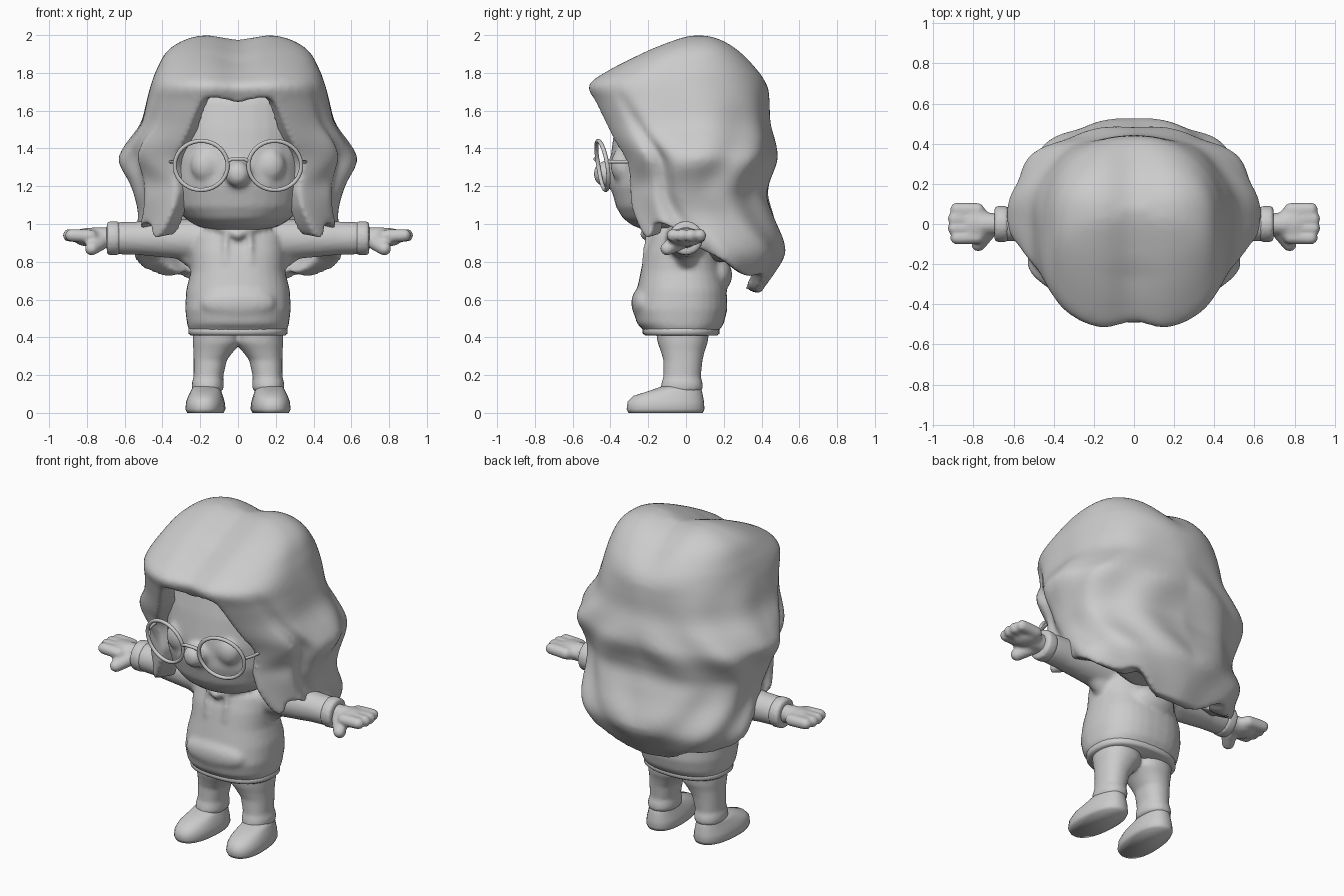
import bpy, bmesh
from math import sin, cos, pi, exp, radians
from mathutils import Vector, Matrix

if "Cube" in bpy.data.objects:
    bpy.data.objects.remove(bpy.data.objects["Cube"])

clay = bpy.data.materials.new("pale grey clay")
clay.use_nodes = True
clay.diffuse_color = (0.6, 0.6, 0.6, 1)
clay.node_tree.nodes["Principled BSDF"].inputs["Base Color"].default_value = (0.6, 0.6, 0.6, 1)


def finish(name, bm, voxel=0, smooth=0):
    bmesh.ops.recalc_face_normals(bm, faces=bm.faces)
    me = bpy.data.meshes.new(name)
    bm.to_mesh(me)
    bm.free()
    ob = bpy.data.objects.new(name, me)
    bpy.context.collection.objects.link(ob)
    me.materials.append(clay)
    me.shade_smooth()
    if voxel:
        m = ob.modifiers.new("blend", 'REMESH')
        m.mode, m.voxel_size, m.use_smooth_shade = 'VOXEL', voxel, True
    if smooth:
        m = ob.modifiers.new("soften", 'SMOOTH')
        m.factor, m.iterations = 0.5, smooth


def curve_through(table, k):
    """Smoothly interpolate rows of a table whose first column increases."""
    last = len(table) - 1
    i = max([n for n in range(last) if table[n][0] <= k], default=0)
    a, b = table[i], table[i + 1]
    p, q = table[max(i - 1, 0)], table[min(i + 2, last)]
    h = b[0] - a[0]
    t = min(1, max(0, (k - a[0]) / h))
    out = []
    for c in range(1, len(a)):
        m0 = (b[c] - p[c]) / (b[0] - p[0]) * h
        m1 = (q[c] - a[c]) / (q[0] - a[0]) * h
        d = b[c] - a[c]
        out.append(a[c] + t * (m0 + t * (3 * d - 2 * m0 - m1 + t * (m0 + m1 - 2 * d))))
    return out


def power(v, e):
    return abs(v) ** e * (1 if v >= 0 else -1)


def clamp(v):
    return min(1, max(0, v))


def loft(bm, rings, n=32, e=0.9):
    """Closed stack of rounded rings: z, half width, front y, back y, x offset."""
    rows = []
    for z, hw, yf, yb, *dx in rings:
        row = []
        for i in range(n):
            a = 2 * pi * i / n
            row.append(bm.verts.new((sum(dx) + hw * power(sin(a), e),
                                     (yf + yb) / 2 - (yb - yf) / 2 * power(cos(a), e), z)))
        rows.append(row)
    for r, s in zip(rows, rows[1:]):
        for i in range(n):
            j = (i + 1) % n
            bm.faces.new((r[i], r[j], s[j], s[i]))
    bm.faces.new(rows[0])
    bm.faces.new(rows[-1])


def ball(bm, pos, size):
    bmesh.ops.create_uvsphere(bm, u_segments=24, v_segments=14, radius=1,
                              matrix=Matrix.Translation(pos) @ Matrix.Diagonal((*size, 1)))


def limb(bm, a, b, r1, r2):
    """Tapered round limb from a to b with ball ends."""
    a, b = Vector(a), Vector(b)
    d = b - a
    rot = d.to_track_quat('Z', 'Y').to_matrix().to_4x4()
    bmesh.ops.create_cone(bm, cap_ends=True, segments=24, radius1=r1, radius2=r2, depth=d.length,
                          matrix=Matrix.Translation((a + b) / 2) @ rot)
    ball(bm, a, (r1,) * 3)
    ball(bm, b, (r2,) * 3)


def tube(name, pts, r, cyclic=False):
    cu = bpy.data.curves.new(name, 'CURVE')
    cu.dimensions, cu.bevel_depth, cu.bevel_resolution = '3D', r, 3
    sp = cu.splines.new('POLY')
    sp.points.add(len(pts) - 1)
    for p, q in zip(sp.points, pts):
        p.co = (*q, 1)
    sp.use_cyclic_u = cyclic
    sp.use_smooth = True
    cu.materials.append(clay)
    ob = bpy.data.objects.new(name, cu)
    bpy.context.collection.objects.link(ob)


# Hair: a draped shell whose hem height depends on direction
hair_rings = [(0.62, .42, -.20, .38), (0.75, .51, -.25, .47), (0.86, .55, -.30, .52), (1.05, .54, -.36, .47),
              (1.15, .56, -.37, .44), (1.22, .58, -.36, .45), (1.34, .62, -.37, .48), (1.42, .59, -.41, .47),
              (1.53, .52, -.46, .445), (1.65, .485, -.51, .44), (1.74, .46, -.54, .43), (1.82, .43, -.43, .39),
              (1.92, .37, -.23, .30), (1.98, .27, -.08, .21), (2.01, .14, .01, .13), (2.02, .01, .06, .08)]
hem = [(0, 1.64), (14, 1.665), (22, 1.65), (26, 1.57), (29, 1.44), (33, 1.35), (38, 1.25), (42, 1.08), (47, .95), (55, .93),
       (64, 1.0), (78, .97), (90, .85), (98, .81), (110, .76), (130, .72), (145, .73), (160, .65), (180, .63)]
bm = bmesh.new()
cols, rows = 180, 50
outer, inner = [], []
for i in range(cols):
    a = 2 * pi * i / cols
    side = min(a, 2 * pi - a)
    low = curve_through(hem, side * 180 / pi)[0]
    front = max(0, cos(a))
    es, ec = (0.97, 0.68) if front > 0 else (0.85, 0.85)
    out_col, in_col = [], []
    for j in range(rows + 1):
        t = j / rows
        z = 2.02 - (2.02 - low) * t ** 1.4
        hw, yf, yb = curve_through(hair_rings, z)
        mid = (yf + yb) / 2
        groove = exp(-((side - 1.08 - (1.6 - z) * 0.6) / 0.1) ** 2)
        lock = 0.022 * sin(9 * side + 2.5 * sin(7 * z)) * (1 - front)
        f = 1 + clamp((1.75 - z) / 0.4) * (lock - 0.08 * groove)
        # lower front locks sweep inward, then flick out
        x = f * hw * power(sin(a), es) * (1 - 0.17 * front * exp(-((z - 1.18) / 0.14) ** 2))
        y = mid - f * (yb - yf) / 2 * power(cos(a), ec)
        # centre parting
        part = exp(-(x / 0.12) ** 2)
        y += 0.055 * part * front * clamp((1.95 - z) / 0.2)
        top = z - 0.045 * part * clamp((z - 1.7) / 0.2)
        out_col.append(bm.verts.new((x, y, top)))
        in_col.append(bm.verts.new((x * 0.77, mid + (y - mid) * 0.77, top - 0.1 * (1 - t) + 0.02 * t)))
    outer.append(out_col)
    inner.append(in_col)
for i in range(cols):
    k = (i + 1) % cols
    for grid in (outer, inner):
        c, d = grid[i], grid[k]
        for j in range(rows):
            bm.faces.new((c[j], c[j + 1], d[j + 1], d[j]))
    bm.faces.new((outer[i][-1], inner[i][-1], inner[k][-1], outer[k][-1]))
for grid in (outer, inner):
    bm.faces.new([c[0] for c in grid])
finish("hair", bm, 0.015, 6)

# Inner hair mass behind the neck
bm = bmesh.new()
loft(bm, [(.80, .30, .14, .36), (.86, .40, .10, .42), (1.0, .46, .02, .42), (1.2, .48, -.05, .40), (1.4, .45, -.1, .40)])
finish("inner_hair", bm, 0.025, 4)

# Head with nose and eyes
bm = bmesh.new()
loft(bm, [(.96, .12, -.2, .1), (.99, .22, -.28, .2), (1.03, .28, -.335, .25), (1.09, .34, -.37, .3), (1.2, .37, -.40, .34),
          (1.35, .38, -.40, .36), (1.5, .38, -.38, .36), (1.65, .36, -.35, .34), (1.8, .28, -.24, .26)])
for s in (-1, 1):
    ball(bm, (s * .17, -.335, 1.31), (.08, .065, .09))
ball(bm, (0, -.425, 1.265), (.068, .065, .07))
finish("head", bm, 0.016, 4)

# Round spectacles
for s, side in ((1, "left"), (-1, "right")):
    pts = []
    for k in range(40):
        a = 2 * pi * k / 40
        x = .195 + .14 * cos(a)
        pts.append((s * x, -.465 + .25 * max(0, x - .05) ** 1.3 - .02 * sin(a), 1.31 + .13 * sin(a)))
    tube("spectacle_rim_" + side, pts, .011, True)
    tube("spectacle_arm_" + side, [(s * .335, -.41, 1.33), (s * .35, -.36, 1.33), (s * .36, -.28, 1.33)], .009)
tube("spectacle_bridge", [(-.06, -.465, 1.33), (-.03, -.48, 1.345), (.03, -.48, 1.345), (.06, -.465, 1.33)], .010)

# Hooded top: torso, sleeves, pocket and hood blended together
bm = bmesh.new()
loft(bm, [(.415, .245, -.21, .16), (.45, .265, -.235, .185), (.47, .27, -.26, .2), (.55, .28, -.28, .22), (.65, .275, -.26, .215),
          (.75, .25, -.24, .19), (.85, .25, -.22, .17), (.94, .24, -.19, .15), (1.0, .18, -.15, .13), (1.04, .12, -.1, .1)], e=.85)
ball(bm, (0, -.225, .58), (.20, .065, .09))
ball(bm, (0, .17, .73), (.14, .075, .09))
for s in (-1, 1):
    limb(bm, (s * .15, 0, .915), (s * .5, 0, .925), .115, .092)
    limb(bm, (s * .5, 0, .925), (s * .62, 0, .925), .09, .086)
    limb(bm, (s * .20, 0, .80), (s * .34, 0, .90), .06, .06)
    limb(bm, (0, -.215, .945), (s * .15, -.13, 1.01), .03, .035)
    limb(bm, (s * .065, -.205, .94), (s * .065, -.22, .80), .012, .016)
finish("hooded_top", bm, 0.014, 5)

# Waist hem
bm = bmesh.new()
loft(bm, [(.41, .25, -.215, .165), (.42, .262, -.23, .178), (.445, .262, -.23, .178), (.455, .25, -.215, .165)], e=.85)
finish("waist_hem", bm)

for s, side in ((1, "left"), (-1, "right")):
    # Sleeve cuff
    bm = bmesh.new()
    bmesh.ops.create_cone(bm, cap_ends=True, segments=32, radius1=.09, radius2=.09, depth=.07,
                          matrix=Matrix.Translation((s * .66, 0, .925)) @ Matrix.Rotation(pi / 2, 4, 'Y'))
    finish("sleeve_cuff_" + side, bm, 0.012, 4)

    # Hand: palm, four fingers and a thumb
    bm = bmesh.new()
    limb(bm, (s * .66, 0, .925), (s * .75, 0, .93), .055, .055)
    ball(bm, (s * .79, 0, .93), (.085, .09, .05))
    for k in range(4):
        y = -.065 + .045 * k
        limb(bm, (s * .78, y, .935), (s * (.90 - .012 * abs(k - 1.5)), y * 1.05, .94), .036, .034)
    limb(bm, (s * .73, -.04, .90), (s * .775, -.10, .87), .042, .037)
    finish("hand_" + side, bm, 0.011, 5)

    # Shoe with a flat sole
    bm = bmesh.new()
    loft(bm, [(0, .095, -.305, .09), (.02, .105, -.315, .098), (.06, .10, -.31, .095), (.09, .09, -.28, .09),
              (.115, .08, -.20, .085), (.14, .07, -.13, .075)], e=.85)
    bmesh.ops.rotate(bm, verts=bm.verts, cent=(0, 0, 0), matrix=Matrix.Rotation(s * radians(4), 3, 'Z'))
    bmesh.ops.translate(bm, verts=bm.verts, vec=(s * .165, 0, 0))
    finish("shoe_" + side, bm)

# Trousers: both legs blended at the hips
bm = bmesh.new()
for s in (-1, 1):
    loft(bm, [(.11, .07, -.11, .07, s * .165), (.125, .085, -.135, .09, s * .16), (.16, .085, -.13, .088, s * .16),
              (.19, .078, -.12, .078, s * .157), (.28, .088, -.12, .088, s * .147), (.33, .108, -.135, .1, s * .128),
              (.37, .128, -.15, .115, s * .112), (.5, .13, -.17, .13, s * .11)])
finish("trousers", bm, 0.012, 4)
